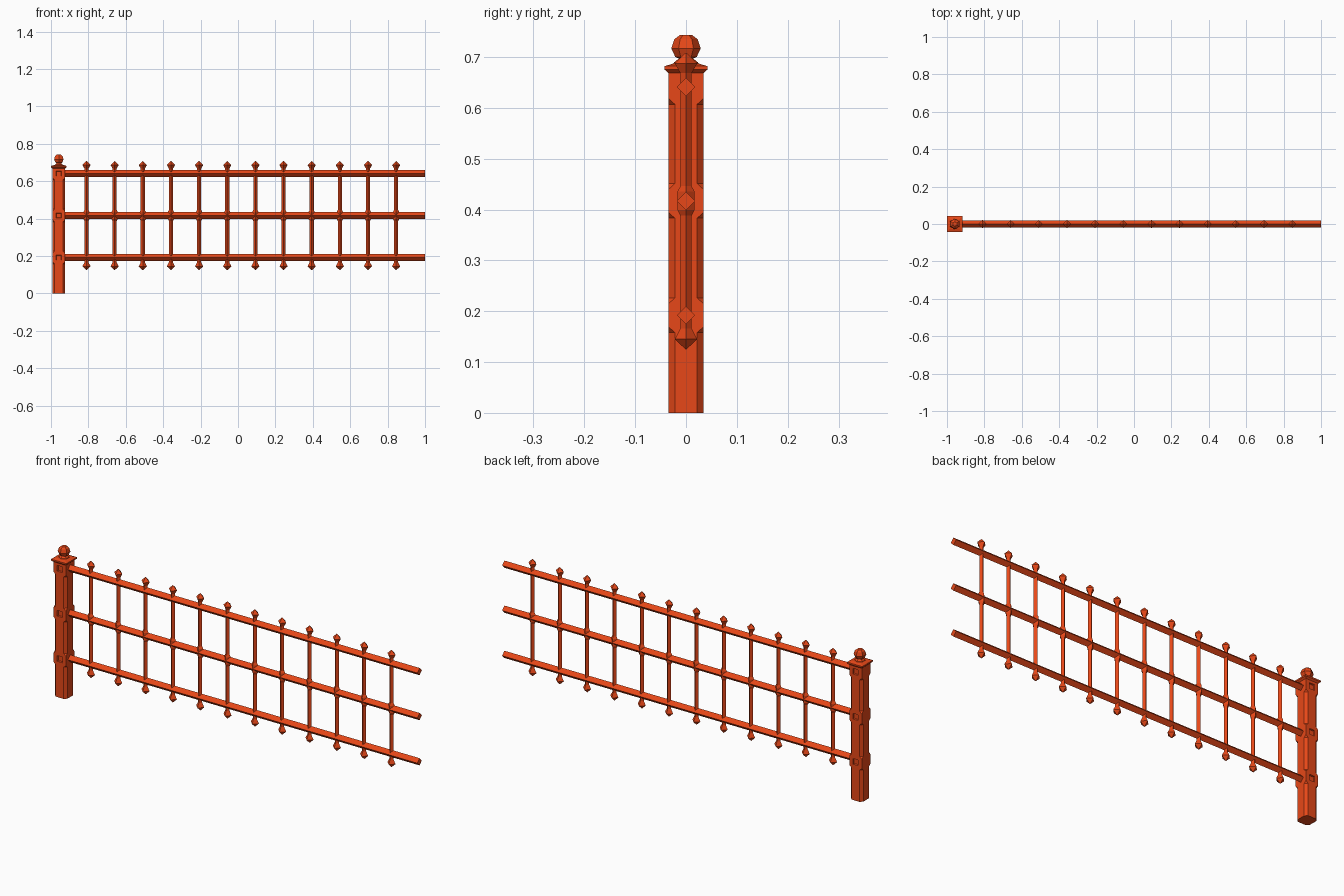
import bpy, bmesh
from math import cos, sin, pi, copysign

cube = bpy.data.objects.get("Cube")
if cube:
    bpy.data.objects.remove(cube, do_unlink=True)

# Painted metal
paint = bpy.data.materials.new("orange_red_paint")
paint.use_nodes = True
COLOR = (0.8, 0.064, 0.009, 1)
paint.diffuse_color = COLOR
paint.node_tree.nodes["Principled BSDF"].inputs["Base Color"].default_value = COLOR

POST_X = -0.958
RAIL_Z = (0.192, 0.417, 0.641)


def finish(name, bm, location=(0, 0, 0)):
    bmesh.ops.remove_doubles(bm, verts=bm.verts, dist=1e-5)
    bmesh.ops.recalc_face_normals(bm, faces=bm.faces)
    mesh = bpy.data.meshes.new(name)
    bm.to_mesh(mesh)
    bm.free()
    mesh.materials.append(paint)
    obj = bpy.data.objects.new(name, mesh)
    obj.location = location
    bpy.context.collection.objects.link(obj)
    return obj


def skin(rings):
    """Join a stack of point rings into a closed solid."""
    bm = bmesh.new()
    loops = [[bm.verts.new(p) for p in ring] for ring in rings]
    n = len(loops[0])
    for a, b in zip(loops, loops[1:]):
        for i in range(n):
            j = (i + 1) % n
            bm.faces.new((a[i], a[j], b[j], b[i]))
    bm.faces.new(loops[0][::-1])
    bm.faces.new(loops[-1])
    return bm


def turned(profile, sides, turn=0.0):
    """Faceted solid from (radius, height) pairs."""
    return skin([[(r * cos(turn + 2 * pi * i / sides),
                   r * sin(turn + 2 * pi * i / sides), z)
                  for i in range(sides)] for r, z in profile])


def chamfered_square(half, cut, z):
    k = half - cut
    return [(half, -k, z), (half, k, z), (k, half, z), (-k, half, z),
            (-half, k, z), (-half, -k, z), (-k, -half, z), (k, -half, z)]


# Post: stop-chamfered shaft that turns square at each rail
HALF, CUT = 0.034, 0.012
levels = [(0, CUT)]
for z in RAIL_Z:
    levels += [(z - 0.034, CUT), (z - 0.023, 0), (z + 0.023, 0)]
    if z < RAIL_Z[-1]:
        levels.append((z + 0.034, CUT))
levels.append((0.672, 0))
bm = skin([chamfered_square(HALF, c, z) for z, c in levels])
bmesh.ops.remove_doubles(bm, verts=bm.verts, dist=1e-5)
bmesh.ops.dissolve_degenerate(bm, edges=bm.edges, dist=1e-5)
bmesh.ops.recalc_face_normals(bm, faces=bm.faces)

# Small square sockets on the front and back of the post
SOCKET = 0.014
for z in RAIL_Z:
    panels = [f for f in bm.faces if abs(f.normal.y) > 0.9 and
              abs(f.calc_center_median().z - z) < 0.005]
    bmesh.ops.inset_individual(bm, faces=panels, thickness=0.008)
    for v in {v for f in panels for v in f.verts}:
        v.co.x = copysign(SOCKET, v.co.x)
        v.co.z = z + copysign(SOCKET, v.co.z - z)
    bmesh.ops.inset_individual(bm, faces=panels, thickness=0.003, depth=-0.006)
finish("post", bm, (POST_X, 0, 0))

# Post cap with a low pyramid top
finish("post_cap", skin([chamfered_square(h, 0, z) for h, z in
       ((0.034, 0.668), (0.042, 0.675), (0.042, 0.682), (0.025, 0.687))]),
       (POST_X, 0, 0))

# Six-sided ball and its neck
finish("post_ball", turned([(0.025, 0.684), (0.024, 0.689), (0.014, 0.697),
       (0.021, 0.7), (0.029, 0.717), (0.023, 0.735), (0.012, 0.743)],
       6, pi / 2), (POST_X, 0, 0))

# Rails: diamond bars
for name, z in zip(("bottom_rail", "middle_rail", "top_rail"), RAIL_Z):
    r = 0.018
    finish(name, skin([[(x, r, 0), (x, 0, r), (x, -r, 0), (x, 0, -r)]
                       for x in (POST_X + 0.02, 1.0)]), (0, 0, z))

# Balusters: diamond rods with pointed ends and a middle collar
rod = [(0.001, 0.125), (0.022, 0.145), (0.011, 0.166), (0.011, 0.388),
       (0.017, 0.399), (0.017, 0.435), (0.011, 0.446), (0.011, 0.668),
       (0.022, 0.687), (0.001, 0.708)]
for i in range(12):
    finish(f"baluster_{i + 1}", turned(rod, 4), (-0.81 + i * 0.1505, 0, 0))
